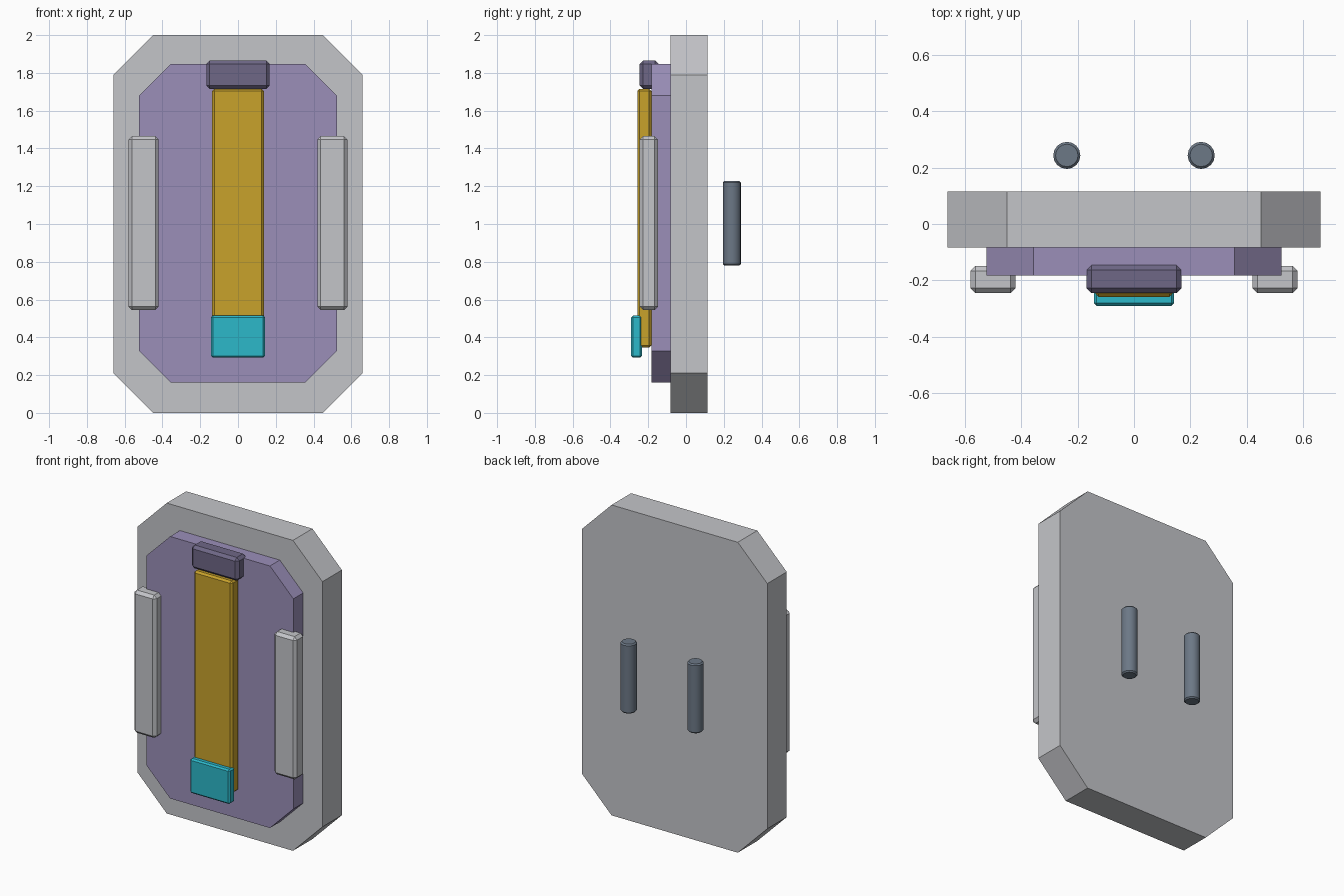
import bpy, bmesh, math

if "Cube" in bpy.data.objects:
    bpy.data.objects.remove(bpy.data.objects["Cube"])


def material(name, hex_code):
    srgb = [int(hex_code[i:i + 2], 16) / 255 for i in (0, 2, 4)]
    m = bpy.data.materials.new(name)
    m.diffuse_color = [c / 12.92 if c <= 0.04045 else ((c + 0.055) / 1.055) ** 2.4 for c in srgb] + [1]
    m.use_nodes = True
    m.node_tree.nodes["Principled BSDF"].inputs["Base Color"].default_value = m.diffuse_color
    return m


GREY = material("light grey", "C4C5C9")
PURPLE = material("soft purple", "9B8FB9")
DARK = material("dark purple", "6E6786")
GOLD = material("gold", "C8A22B")
CYAN = material("cyan", "2CB8CA")
STEEL = material("steel", "6C7886")


def finish(bm, name, mat):
    bmesh.ops.recalc_face_normals(bm, faces=bm.faces[:])
    mesh = bpy.data.meshes.new(name)
    bm.to_mesh(mesh)
    bm.free()
    mesh.materials.append(mat)
    obj = bpy.data.objects.new(name, mesh)
    bpy.context.collection.objects.link(obj)
    return obj


def octagon_plate(name, mat, w, z0, z1, y0, y1, cut):
    """Upright slab with four clipped corners, extruded along y."""
    bm = bmesh.new()
    outline = [(-w + cut, z0), (w - cut, z0), (w, z0 + cut), (w, z1 - cut),
               (w - cut, z1), (-w + cut, z1), (-w, z1 - cut), (-w, z0 + cut)]
    face = bm.faces.new([bm.verts.new((x, y0, z)) for x, z in outline])
    out = bmesh.ops.extrude_face_region(bm, geom=[face])
    verts = [g for g in out["geom"] if isinstance(g, bmesh.types.BMVert)]
    bmesh.ops.translate(bm, vec=(0, y1 - y0, 0), verts=verts)
    return finish(bm, name, mat)


def box(name, mat, x, y, z, bevel):
    """Chamfered box from (min, max) ranges."""
    bm = bmesh.new()
    bmesh.ops.create_cube(bm, size=1)
    for v in bm.verts:
        v.co = [r[0] if c < 0 else r[1] for c, r in zip(v.co, (x, y, z))]
    bmesh.ops.bevel(bm, geom=bm.edges[:], offset=bevel, segments=1, affect='EDGES')
    return finish(bm, name, mat)


def rod(name, mat, x, y, z0, z1, r, bevel):
    """Upright cylinder with chamfered rims."""
    bm = bmesh.new()
    bmesh.ops.create_cone(bm, cap_ends=True, segments=16, radius1=r, radius2=r, depth=z1 - z0)
    rims = [e for e in bm.edges if abs(e.verts[0].co.z - e.verts[1].co.z) < 1e-5]
    bmesh.ops.bevel(bm, geom=rims, offset=bevel, segments=1, affect='EDGES')
    bmesh.ops.translate(bm, vec=(x, y, (z0 + z1) / 2), verts=bm.verts[:])
    obj = finish(bm, name, mat)
    for p in obj.data.polygons:
        p.use_smooth = True
    obj.data.set_sharp_from_angle(angle=math.radians(30))
    return obj


# Body and raised front panel
octagon_plate("back_plate", GREY, 0.66, 0, 2, -0.083, 0.115, 0.21)
octagon_plate("front_panel", PURPLE, 0.523, 0.16, 1.848, -0.183, -0.083, 0.167)

# Centre strip with top cap and bottom tab
box("centre_strip", GOLD, (-0.137, 0.137), (-0.258, -0.183), (0.345, 1.715), 0.012)
box("top_cap", DARK, (-0.168, 0.168), (-0.245, -0.145), (1.715, 1.865), 0.018)
box("bottom_tab", CYAN, (-0.142, 0.142), (-0.29, -0.233), (0.292, 0.516), 0.01)

# Side rails and rear grip rods
for side, s in (("left", -1), ("right", 1)):
    box(side + "_rail", GREY, sorted((s * 0.42, s * 0.58)), (-0.245, -0.148), (0.545, 1.465), 0.018)
    rod(side + "_rear_rod", STEEL, s * 0.238, 0.243, 0.78, 1.227, 0.048, 0.008)
